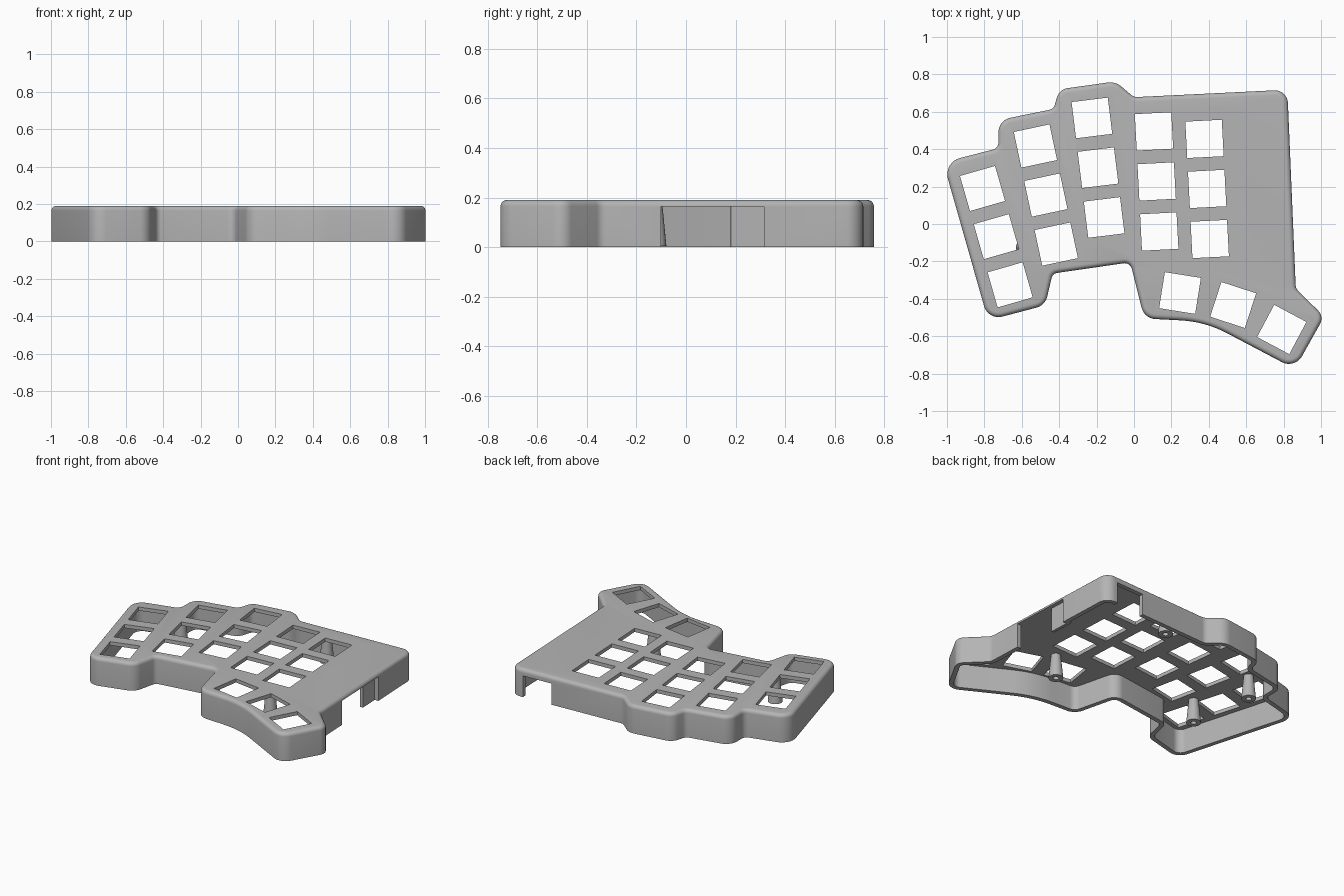
import bpy, bmesh, math
from mathutils import Vector, Matrix

cube = bpy.data.objects.get("Cube")
if cube:
    bpy.data.objects.remove(cube, do_unlink=True)

HEIGHT, ROUND, WALL, CEILING = 0.19, 0.025, 0.03, 0.165

grey = bpy.data.materials.new("plain_grey")
grey.use_nodes = True
grey.diffuse_color = (0.46, 0.46, 0.46, 1)
grey.node_tree.nodes["Principled BSDF"].inputs["Base Color"].default_value = grey.diffuse_color

# Case outline, clockwise: corner x, y and fillet radius
CORNERS = [
    (-1.02, 0.33, .09), (-.725, .405, .04), (-.725, .555, .08), (-.43, .615, .04),
    (-.4, .72, .07), (-.1, .762, .09), (0, .678, .05), (.82, .718, .07),
    (.865, -.345, .05), (1.017, -.495, .06), (.86, -.775, .08), (.38, -.522, .6),
    (.055, -.505, .08), (-.02, -.205, .04), (-.435, -.265, .035), (-.475, -.435, .08),
    (-.78, -.515, .08)]


def outline(inset, z, steps=8):
    """Rounded outline moved inward by inset, at height z."""
    ring = []
    for i, (x, y, r) in enumerate(CORNERS):
        p = Vector((x, y))
        a = Vector(CORNERS[i - 1][:2])
        b = Vector(CORNERS[(i + 1) % len(CORNERS)][:2])
        u, v = (a - p).normalized(), (b - p).normalized()
        half = math.acos(u.dot(v)) / 2
        side = 1 if u.cross(v) > 0 else -1
        middle = (u + v).normalized()
        centre = p + middle * r / math.sin(half)
        start = p + u * r / math.tan(half) - centre
        end = p + v * r / math.tan(half) - centre
        scale = max(r - side * inset, 0.002) / r
        turn = math.pi - 2 * half
        for k in range(steps + 1):
            t = k / steps
            arc = (start * math.sin((1 - t) * turn) + end * math.sin(t * turn)) / math.sin(turn)
            q = centre + arc * scale
            ring.append((q.x, q.y, z))
    return ring


def circle(x, y, r, z, sides=24):
    return [(x + r * math.cos(k * math.tau / sides), y + r * math.sin(k * math.tau / sides), z)
            for k in range(sides)]


def make(name, bm):
    bmesh.ops.recalc_face_normals(bm, faces=bm.faces)
    mesh = bpy.data.meshes.new(name)
    bm.to_mesh(mesh)
    bm.free()
    mesh.materials.append(grey)
    obj = bpy.data.objects.new(name, mesh)
    bpy.context.collection.objects.link(obj)
    return obj


def loft(name, rings):
    """Closed solid skinned over matching rings."""
    bm = bmesh.new()
    loops = [[bm.verts.new(p) for p in ring] for ring in rings]
    n = len(loops[0])
    for low, high in zip(loops, loops[1:]):
        for k in range(n):
            bm.faces.new((low[k], low[(k + 1) % n], high[(k + 1) % n], high[k]))
    bm.faces.new(loops[0])
    bm.faces.new(loops[-1])
    return make(name, bm)


def boxes(name, specs):
    """One mesh of boxes: centre, size, turn about z in degrees."""
    bm = bmesh.new()
    for centre, size, turn in specs:
        bmesh.ops.create_cube(bm, size=1, matrix=Matrix.Translation(centre)
                              @ Matrix.Rotation(math.radians(turn), 4, 'Z')
                              @ Matrix.Diagonal((*size, 1)))
    return make(name, bm)


def activate(obj):
    bpy.ops.object.select_all(action='DESELECT')
    obj.select_set(True)
    bpy.context.view_layer.objects.active = obj


def cut(obj, cutter):
    cutter.hide_render = True
    mod = obj.modifiers.new("cut", 'BOOLEAN')
    mod.operation, mod.solver, mod.object = 'DIFFERENCE', 'EXACT', cutter
    activate(obj)
    bpy.ops.object.modifier_apply(modifier=mod.name)
    bpy.data.objects.remove(cutter, do_unlink=True)


def smooth(obj):
    activate(obj)
    bpy.ops.object.shade_smooth_by_angle(angle=math.radians(35))


# Case shell with a rounded top edge, hollow and open underneath
rings = [outline(0, 0)]
for k in range(6):
    a = k / 5 * math.pi / 2
    rings.append(outline(ROUND * (1 - math.cos(a)), HEIGHT - ROUND * (1 - math.sin(a))))
case = loft("case_shell", rings)
cut(case, loft("cavity_cutter", [outline(WALL, -0.1), outline(WALL, CEILING)]))

# Square key openings: five columns of three and a fan of thumb keys
KEY, PITCH = 0.195, 0.268
keys = []
for x, y, turn in [(-.81, .19, 16), (-.527, .417, 12), (-.225, .567, 7),
                   (.107, .495, 3), (.377, .455, 3)]:
    a = math.radians(turn)
    for row in range(3):
        keys.append((x + row * PITCH * math.sin(a), y - row * PITCH * math.cos(a), turn))
keys += [(.246, -.369, -9), (.53, -.433, -18), (.79, -.564, -28)]
cut(case, boxes("key_cutter", [((x, y, HEIGHT), (KEY, KEY, .15), t) for x, y, t in keys]))

# Openings in the right wall and the back wall
cut(case, boxes("port_cutter", [((.9, .107, .032), (.26, .415, .264), 0),
                                ((.625, .72, .022), (.21, .15, .244), 0)]))
smooth(case)

# Short inner wall beside the right opening
boxes("inner_wall", [((.802, .26, .084), (.02, .16, .168), 2.5)])

# Tapered screw posts with blind holes
for i, (x, y) in enumerate([(.42, -.25), (-.585, -.125), (-.655, .32), (.25, .6)]):
    smooth(loft(f"screw_post_{i + 1}", [
        circle(x, y, .03, CEILING + .005), circle(x, y, .046, .004),
        circle(x, y, .018, .004), circle(x, y, .018, .1)]))
